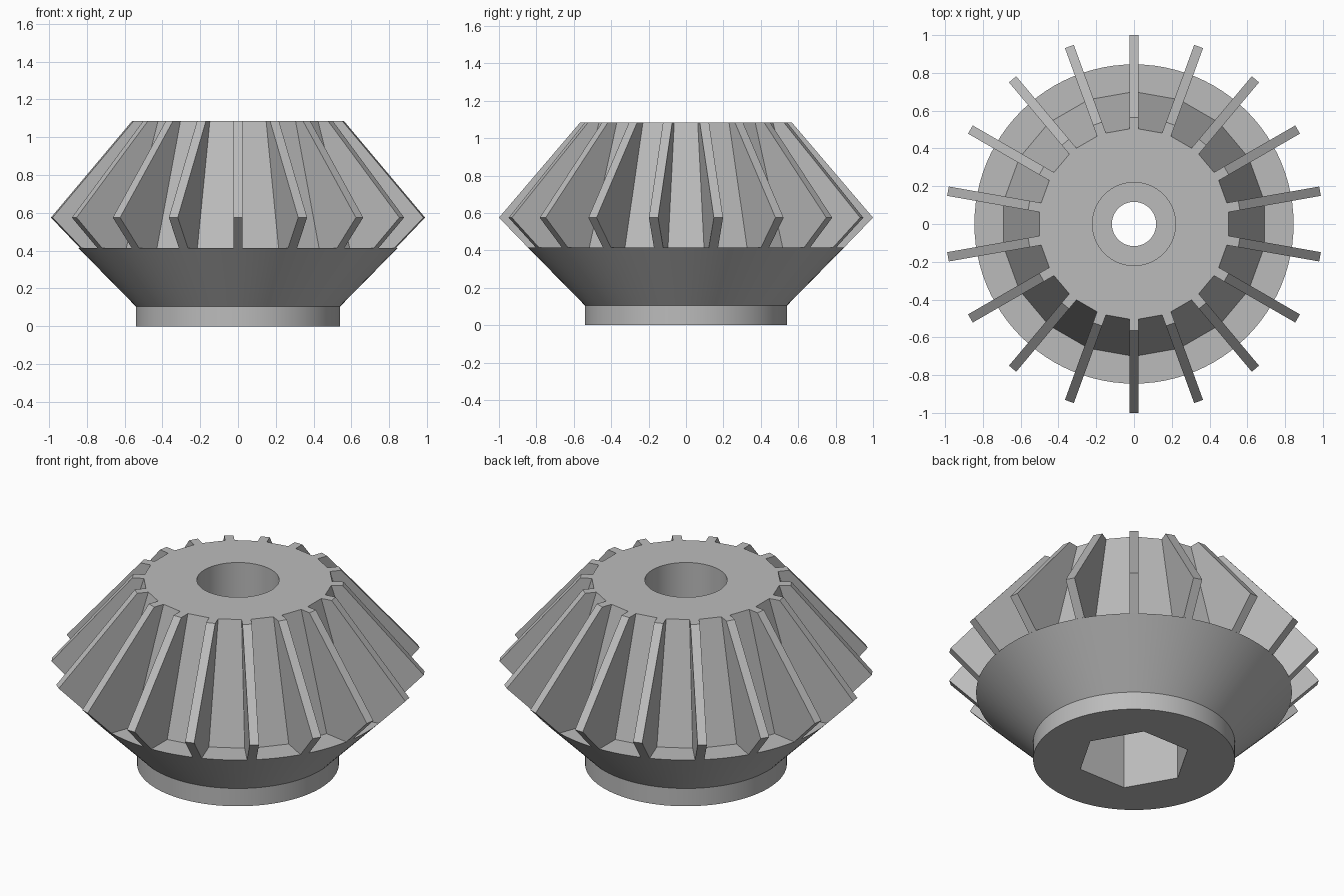
import bpy, bmesh, math
from mathutils import Matrix

TEETH = 18
PITCH = 2 * math.pi / TEETH
SMOOTH = 96
HEIGHT = 1.085

old = bpy.data.objects.get("Cube")
if old:
    bpy.data.objects.remove(old, do_unlink=True)

steel = bpy.data.materials.new("plain_grey")
steel.use_nodes = True
grey = (0.5, 0.5, 0.5, 1)
steel.diffuse_color = grey
for node in steel.node_tree.nodes:
    if node.type == 'BSDF_PRINCIPLED':
        node.inputs["Base Color"].default_value = grey


def make_object(name, bm):
    bmesh.ops.recalc_face_normals(bm, faces=bm.faces)
    mesh = bpy.data.meshes.new(name)
    bm.to_mesh(mesh)
    bm.free()
    mesh.materials.append(steel)
    obj = bpy.data.objects.new(name, mesh)
    bpy.context.collection.objects.link(obj)
    return obj


def turned(name, profile, sides, turn=0):
    """Closed solid from (radius, z) rings with the given number of sides."""
    bm = bmesh.new()
    step = 2 * math.pi / sides
    rings = [[bm.verts.new((r * math.cos(turn + i * step), r * math.sin(turn + i * step), z))
              for i in range(sides)] for r, z in profile]
    for low, high in zip(rings, rings[1:]):
        for i in range(sides):
            j = (i + 1) % sides
            bm.faces.new((low[i], low[j], high[j], high[i]))
    bm.faces.new(rings[0])
    bm.faces.new(rings[-1])
    return make_object(name, bm)


# Hub and round lower cone
body = turned("gear_body", [(0.54, 0), (0.54, 0.105), (0.845, 0.415)], SMOOTH)

# Faceted root cone, one flat between each pair of teeth
corner = 1 / math.cos(PITCH / 2)
core = turned("root_cone", [(0.69 * corner, 0.3), (0.69 * corner, 0.415),
                            (0.5 * corner, HEIGHT)], TEETH, PITCH / 2)

# Stepped bore: hexagon pocket below, counterbore above, through hole
cutters = [
    turned("hex_pocket", [(0.305, -0.1), (0.305, 0.45)], 6),
    turned("top_bore", [(0.22, 0.75), (0.22, 1.2)], SMOOTH),
    turned("through_hole", [(0.117, -0.2), (0.117, 1.3)], SMOOTH),
]

for tool in [core] + cutters:
    mod = body.modifiers.new(tool.name, 'BOOLEAN')
    mod.operation = 'UNION' if tool is core else 'DIFFERENCE'
    mod.solver = 'EXACT'
    mod.object = tool

# Bake the booleans and drop the tools
graph = bpy.context.evaluated_depsgraph_get()
baked = bpy.data.meshes.new_from_object(body.evaluated_get(graph))
body.modifiers.clear()
body.data = baked
for tool in [core] + cutters:
    bpy.data.objects.remove(tool, do_unlink=True)

# Straight-sided teeth, flush with the lower cone at the back
bm = bmesh.new()
outline = [(0.685, 0.415), (0.845, 0.415), (1.0, 0.575), (0.565, HEIGHT), (0.495, HEIGHT)]
for k in range(TEETH):
    turn = Matrix.Rotation(math.pi / 2 + k * PITCH, 3, 'Z')
    face = bm.faces.new([bm.verts.new((r, -0.025, z)) for r, z in outline])
    side = bmesh.ops.extrude_face_region(bm, geom=[face])["geom"]
    moved = [v for v in side if isinstance(v, bmesh.types.BMVert)]
    bmesh.ops.translate(bm, verts=moved, vec=(0, 0.05, 0))
    bmesh.ops.rotate(bm, verts=list(face.verts) + moved, matrix=turn)
make_object("gear_teeth", bm)

# Smooth the round surfaces, keep facets crisp
bpy.ops.object.select_all(action='DESELECT')
body.select_set(True)
bpy.context.view_layer.objects.active = body
bpy.ops.object.shade_smooth_by_angle(angle=math.radians(12))
